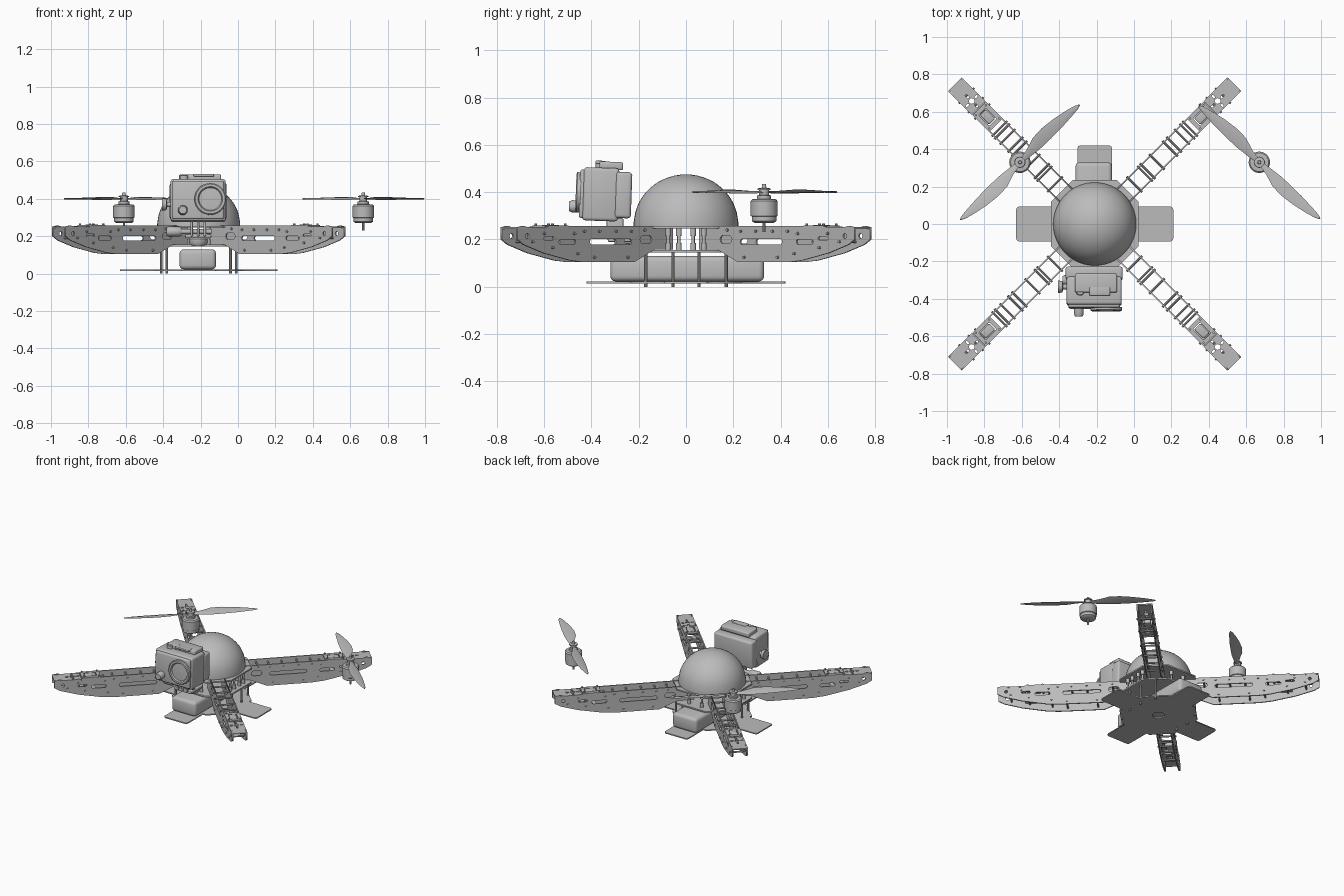
import bpy, bmesh, math
from mathutils import Matrix, Vector

if "Cube" in bpy.data.objects:
    bpy.data.objects.remove(bpy.data.objects["Cube"])

GREY = bpy.data.materials.new("plain_grey")
GREY.use_nodes = True
GREY.diffuse_color = (0.5, 0.5, 0.5, 1)
GREY.node_tree.nodes["Principled BSDF"].inputs["Base Color"].default_value = (0.5, 0.5, 0.5, 1)

T = Matrix.Translation
R = lambda deg, axis: Matrix.Rotation(math.radians(deg), 4, axis)
HUB = T((-0.21, 0, 0))


def add(name, mesh, matrix, smooth=False):
    mesh.materials.clear()
    mesh.materials.append(GREY)
    ob = bpy.data.objects.new(name, mesh)
    bpy.context.collection.objects.link(ob)
    ob.matrix_world = matrix
    if smooth:
        bpy.ops.object.select_all(action='DESELECT')
        ob.select_set(True)
        bpy.context.view_layer.objects.active = ob
        bpy.ops.object.shade_smooth_by_angle(angle=math.radians(35))
    return ob


def from_bm(name, bm, matrix, smooth=False):
    bmesh.ops.recalc_face_normals(bm, faces=bm.faces)
    mesh = bpy.data.meshes.new(name)
    bm.to_mesh(mesh)
    bm.free()
    return add(name, mesh, matrix, smooth)


def plate(name, loops, thick, matrix):
    """Flat sheet: first loop is the outline, the others are holes."""
    cu = bpy.data.curves.new(name, 'CURVE')
    cu.dimensions = '2D'
    cu.fill_mode = 'BOTH'
    cu.extrude = thick / 2
    for loop in loops:
        sp = cu.splines.new('POLY')
        sp.points.add(len(loop) - 1)
        for p, (x, y) in zip(sp.points, loop):
            p.co = (x, y, 0, 1)
        sp.use_cyclic_u = True
    tmp = bpy.data.objects.new(name + "_outline", cu)
    bpy.context.collection.objects.link(tmp)
    dg = bpy.context.evaluated_depsgraph_get()
    mesh = bpy.data.meshes.new_from_object(tmp.evaluated_get(dg))
    bpy.data.objects.remove(tmp)
    return add(name, mesh, matrix)


def slot(cx, cy, w, h, r=None, n=4):
    """Rounded rectangle loop."""
    r = min(w, h) / 2 if r is None else r
    out = []
    for k, (sx, sy) in enumerate(((1, 1), (-1, 1), (-1, -1), (1, -1))):
        for i in range(n + 1):
            a = math.pi / 2 * (k + i / n)
            out.append((cx + sx * (w / 2 - r) + r * math.cos(a),
                        cy + sy * (h / 2 - r) + r * math.sin(a)))
    return out


def box(name, size, matrix, bevel=0.0):
    bm = bmesh.new()
    bmesh.ops.create_cube(bm, size=1, matrix=Matrix.Diagonal((*size, 1)))
    if bevel:
        bmesh.ops.bevel(bm, geom=bm.edges[:], offset=bevel, segments=3, profile=0.5, affect='EDGES')
    return from_bm(name, bm, matrix, bevel > 0)


def lathe(name, profile, matrix, n=32):
    """Turned part from (radius, height) points, closed at both ends."""
    bm = bmesh.new()
    rings = [[bm.verts.new((r * math.cos(2 * math.pi * i / n), r * math.sin(2 * math.pi * i / n), z))
              for i in range(n)] for r, z in profile]
    for a, b in zip(rings, rings[1:]):
        for i in range(n):
            bm.faces.new((a[i], a[(i + 1) % n], b[(i + 1) % n], b[i]))
    bm.faces.new(rings[0])
    bm.faces.new(rings[-1])
    return from_bm(name, bm, matrix, True)


def rod(name, a, b, r, matrix, n=10):
    a, b = Vector(a), Vector(b)
    d = b - a
    turn = d.to_track_quat('Z', 'Y').to_matrix().to_4x4()
    return lathe(name, [(r, 0), (r, d.length)], matrix @ T(a) @ turn, n)


# Central frame: base cross, two octagon decks, posts, dome
def spin(points):
    return [(x * c - y * s, x * s + y * c) for c, s in ((1, 0), (0, 1), (-1, 0), (0, -1)) for x, y in points]

edge, half, lobe = 0.235, 0.118, 0.093
base = [(edge, -half), (edge, -lobe), (0.405, -lobe), (0.416, -0.088), (0.42, -0.077)]
base += [(x, -y) for x, y in reversed(base)]
deck = spin([(edge, -half), (edge, half)])
plate("base_cross", [spin(base), slot(0, 0, 0.08, 0.08)], 0.008, HUB @ T((0, 0, 0.019)))
plate("lower_deck", [deck], 0.01, HUB @ T((0, 0, 0.15)))
plate("upper_deck", [deck], 0.01, HUB @ T((0, 0, 0.251)))
lathe("dome", [(0.222, 0), (0.222, 0.012)] +
      [(0.22 * math.cos(a), 0.012 + 0.208 * math.sin(a)) for a in
       [math.pi / 2 * i / 14 for i in range(1, 14)]] + [(0.002, 0.22)],
      HUB @ T((0, 0, 0.255)), 48)
for sx in (-1, 1):
    for sy in (-1, 1):
        for x, y in ((0.2, 0.055), (0.17, 0.17)):
            rod("leg_post", (sx * x, sy * y, 0), (sx * x, sy * y, 0.15), 0.007, HUB)
        for x, y in ((0.2, 0.03), (0.2, 0.075), (0.05, 0.19)):
            lathe("deck_spacer", [(0.012, 0.155), (0.012, 0.185), (0.007, 0.185), (0.007, 0.215),
                                  (0.012, 0.215), (0.012, 0.247)], HUB @ T((sx * x, sy * y, 0)), 12)
box("battery", (0.195, 0.65, 0.107), HUB @ T((-0.005, 0.005, 0.0765)), 0.022)

# Arms: paired slotted side plates joined by rods, with plates at the tip
side = [(0.13, 0.157), (0.24, 0.157), (0.36, 0.104), (0.66, 0.104), (0.74, 0.111), (0.9, 0.142),
        (1.02, 0.178), (1.057, 0.2), (1.057, 0.252), (1.02, 0.258), (0.99, 0.25), (0.8, 0.257), (0.13, 0.257)]
holes = [slot(0.5, 0.19, 0.25, 0.024), slot(0.76, 0.19, 0.1, 0.022), slot(0.29, 0.2, 0.07, 0.035),
         slot(0.87, 0.205, 0.06, 0.014), slot(1.0, 0.215, 0.022, 0.022)]
for ang in (45, 135, 225, 315):
    arm = HUB @ R(ang, 'Z')
    for s in (-1, 1):
        plate("arm_side_plate", [side] + holes, 0.008, arm @ T((0, s * 0.047, 0)) @ R(90, 'X'))
    for r, z in ((0.3, 0.24), (0.38, 0.235), (0.47, 0.235), (0.57, 0.235), (0.66, 0.235), (0.72, 0.225),
                 (0.9, 0.225), (0.4, 0.125), (0.6, 0.125), (0.7, 0.14), (0.85, 0.165), (0.97, 0.19)):
        rod("arm_cross_rod", (r, -0.059, z), (r, 0.059, z), 0.006, arm)
    tip_holes = [slot(0.93, 0, 0.03, 0.03)]
    tip_holes += [slot(0.93 + dx, 0, 0.024, 0.012) for dx in (-0.035, 0.035)]
    tip_holes += [slot(0.93, dy, 0.012, 0.02) for dy in (-0.033, 0.033)]
    plate("arm_tip_plate", [slot(0.967, 0, 0.18, 0.104, 0.004)] + tip_holes, 0.008, arm @ T((0, 0, 0.248)))
    plate("speed_controller_tray", [slot(0.81, 0, 0.125, 0.1, 0.01), slot(0.81, 0, 0.08, 0.055, 0.006)],
          0.008, arm @ T((0, 0, 0.255)))
    box("speed_controller", (0.07, 0.045, 0.03), arm @ T((0.81, 0, 0.247)), 0.006)
    plate("arm_lower_plate", [slot(0.83, 0, 0.1, 0.09, 0.004), slot(0.83, 0, 0.05, 0.04)],
          0.006, arm @ T((0, 0, 0.175)))
    for s in (-1, 1):
        for r in (0.76, 0.86):
            rod("tray_screw", (r, s * 0.038, 0.24), (r, s * 0.038, 0.268), 0.006, arm)


# Motors with two-blade propellers
def propeller(matrix, hand):
    stations = ((0.015, 0.012, 0.012), (0.07, 0.022, 0.018), (0.14, 0.046, 0.024), (0.21, 0.05, 0.024),
                (0.29, 0.042, 0.022), (0.37, 0.027, 0.016), (0.42, 0.014, 0.011), (0.443, 0.003, 0.004))
    for turn in (0, 180):
        bm = bmesh.new()
        rows = []
        for x, lead, trail in stations:
            pitch = 0.3 - 0.45 * x
            rows.append([bm.verts.new((x, hand * w, w * pitch + lift))
                         for w, lift in ((lead, 0), ((lead - trail) / 2, 0.004), (-trail, 0),
                                         ((lead - trail) / 2, -0.003))])
        for a, b in zip(rows, rows[1:]):
            for i in range(4):
                j = (i + 1) % 4
                bm.faces.new((a[i], a[j], b[j], b[i]))
        bm.faces.new(rows[0])
        bm.faces.new(rows[-1])
        from_bm("propeller_blade", bm, matrix @ R(turn, 'Z'), True)

for x, ang, hand in ((-0.61, 44, 1), (0.67, 137, 1 - 2)):
    spot = T((x, 0.33, 0))
    lathe("motor", [(0.04, 0.27), (0.052, 0.278), (0.052, 0.297), (0.057, 0.3), (0.057, 0.362),
                    (0.05, 0.37), (0.02, 0.372)], spot)
    lathe("propeller_hub", [(0.03, 0.372), (0.03, 0.385), (0.021, 0.388), (0.021, 0.41),
                            (0.028, 0.41), (0.028, 0.416), (0.01, 0.418), (0.008, 0.435)], spot, 20)
    rod("motor_shaft", (0, 0, 0.232), (0, 0, 0.28), 0.006, spot)
    propeller(spot @ T((0, 0, 0.4)) @ R(ang, 'Z'), hand)

# Camera in its housing, tipped slightly
cam = T((-0.213, -0.335, 0.39)) @ R(-2, 'X')
box("camera_body", (0.295, 0.15, 0.225), cam @ T((0, -0.025, 0)), 0.014)
box("camera_back_shell", (0.305, 0.07, 0.195), cam @ T((0, 0.07, 0)), 0.014)
box("camera_front_frame", (0.275, 0.03, 0.205), cam @ T((0, -0.1, 0)), 0.01)
box("camera_latch", (0.225, 0.1, 0.034), cam @ T((0.01, 0.015, 0.122)), 0.008)
box("camera_latch_bar", (0.11, 0.045, 0.014), cam @ T((0.03, -0.03, 0.135)), 0.005)
lathe("shutter_button", [(0.022, 0), (0.022, 0.025), (0.018, 0.028)], cam @ T((-0.075, -0.03, 0.108)), 20)
front = cam @ T((0, -0.11, 0)) @ R(90, 'X')
lathe("lens", [(0.085, 0), (0.085, 0.016), (0.079, 0.021), (0.066, 0.021), (0.06, 0.012), (0.01, 0.015)],
      front @ T((0.065, 0.005, 0)), 40)
lathe("front_button", [(0.026, 0), (0.026, 0.035), (0.02, 0.048)], front @ T((-0.082, -0.055, 0)), 20)
lathe("side_knob", [(0.014, 0), (0.014, 0.02), (0.03, 0.022), (0.034, 0.045)],
      cam @ T((-0.147, 0, -0.02)) @ R(-90, 'Y'), 16)

# Camera mount under the housing
mount = T((-0.213, -0.3, 0))
for x in (-0.035, 0, 0.035):
    box("mount_finger", (0.014, 0.07, 0.09), mount @ T((x, 0, 0.245)), 0.004)
rod("mount_bolt", (-0.17, 0, 0.225), (0.07, 0, 0.225), 0.014, mount, 16)
lathe("mount_grip", [(0.02, 0), (0.026, 0.01), (0.026, 0.07), (0.02, 0.08)],
      mount @ T((-0.17, 0, 0.225)) @ R(90, 'Y'), 16)
box("mount_foot", (0.14, 0.14, 0.02), mount @ T((0, 0.04, 0.2)), 0.005)
lathe("mount_damper", [(0.04, 0.15), (0.05, 0.165), (0.05, 0.185), (0.035, 0.2)], mount @ T((0, 0.085, 0)), 20)
